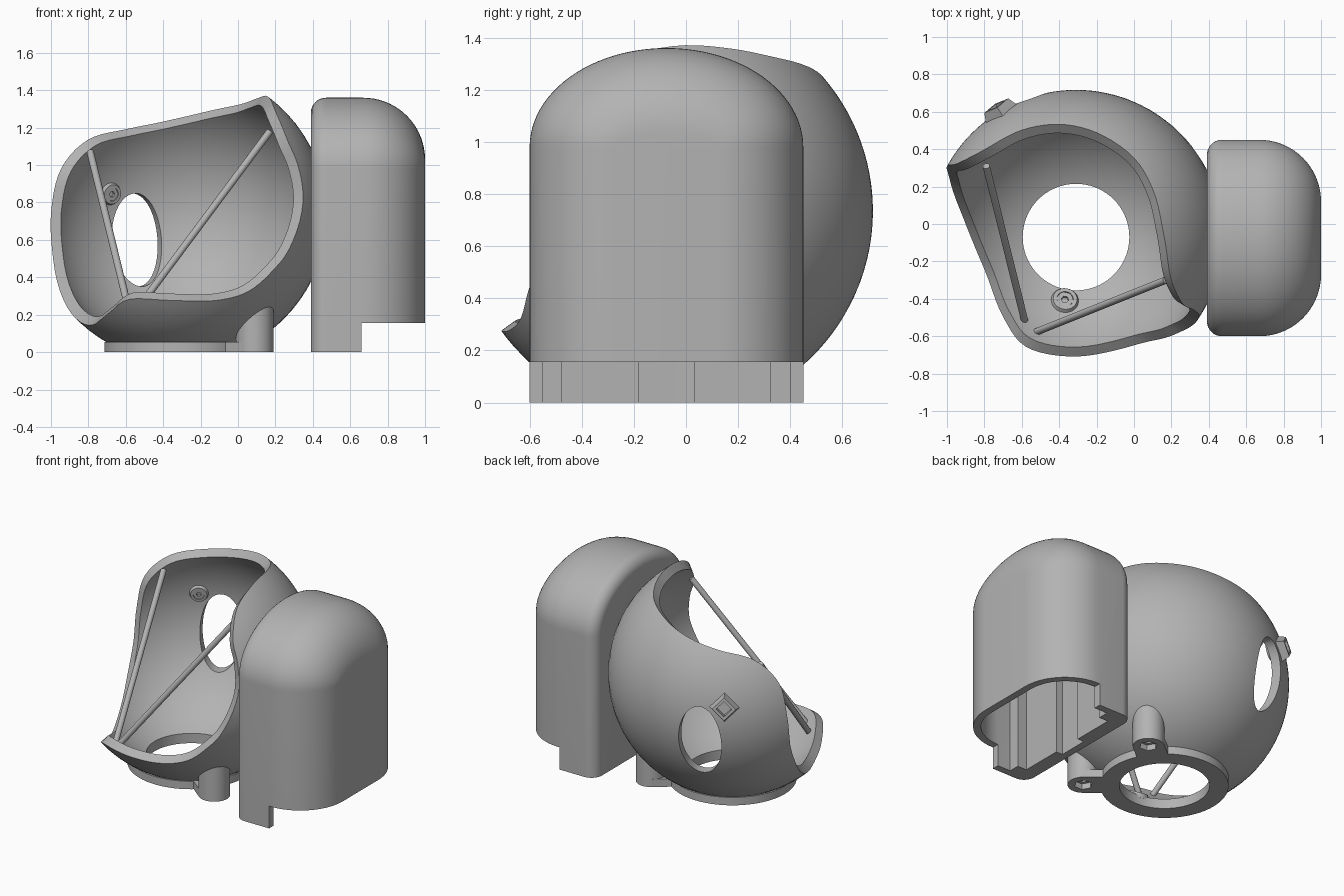
import bpy, bmesh
from math import sin, cos, pi, sqrt
from mathutils import Vector

if "Cube" in bpy.data.objects:
    bpy.data.objects.remove(bpy.data.objects["Cube"])

grey = bpy.data.materials.new("matte grey")
grey.use_nodes = True
grey.diffuse_color = (0.45, 0.45, 0.45, 1)
grey.node_tree.nodes["Principled BSDF"].inputs["Base Color"].default_value = (0.45, 0.45, 0.45, 1)

C = Vector((-0.31, -0.07, 0.735))   # centre of the spherical shell
R, RI = 0.787, 0.725                # its outer and inner radius


def finish(name, bm):
    bmesh.ops.recalc_face_normals(bm, faces=bm.faces[:])
    me = bpy.data.meshes.new(name)
    bm.to_mesh(me)
    bm.free()
    me.materials.append(grey)
    ob = bpy.data.objects.new(name, me)
    bpy.context.collection.objects.link(ob)
    return ob


def activate(ob):
    bpy.ops.object.select_all(action='DESELECT')
    ob.select_set(True)
    bpy.context.view_layer.objects.active = ob


def boolean(ob, cutter, op='DIFFERENCE'):
    m = ob.modifiers.new("cut", 'BOOLEAN')
    m.operation, m.solver, m.object = op, 'EXACT', cutter
    activate(ob)
    bpy.ops.object.modifier_apply(modifier=m.name)
    bpy.data.objects.remove(cutter)


def smooth(ob, angle=0.55):
    activate(ob)
    bpy.ops.object.shade_smooth_by_angle(angle=angle)


def skin(bm, rings, wrap=False):
    """Quads between successive closed rings of vertices."""
    pairs = list(zip(rings, rings[1:])) + ([(rings[-1], rings[0])] if wrap else [])
    for a, b in pairs:
        for i in range(len(a)):
            j = (i + 1) % len(a)
            bm.faces.new((a[i], a[j], b[j], b[i]))


def lathe(name, profile, segs, loc, axis=(0, 0, 1), closed=True, stretch=1):
    """Revolve (radius, height) pairs about an axis; capped if not a closed loop."""
    q = Vector(axis).to_track_quat('Z', 'Y')
    bm = bmesh.new()
    rings = [[bm.verts.new(Vector(loc) + q @ Vector((r * cos(2 * pi * k / segs),
              stretch * r * sin(2 * pi * k / segs), h))) for k in range(segs)] for r, h in profile]
    skin(bm, rings, closed)
    if not closed:
        bm.faces.new(rings[0])
        bm.faces.new(rings[-1])
    return finish(name, bm)


def rod(name, a, b, r, segs=20):
    d = Vector(b) - Vector(a)
    return lathe(name, [(r, 0), (r, d.length)], segs, a, d, False)


def block(name, lo, hi):
    bm = bmesh.new()
    bmesh.ops.create_cube(bm, size=1)
    for v in bm.verts:
        v.co = Vector([(l + h) / 2 + c * (h - l) for l, h, c in zip(lo, hi, v.co)])
    return finish(name, bm)


# Spherical shell trimmed by a wavy rim
rim = [(-.35, -.71, .275), (-.1, -.68, .275), (.06, -.64, .32), (.19, -.61, .43), (.28, -.57, .55),
       (.35, -.5, .8), (.32, -.46, 1.0), (.25, -.42, 1.14), (.18, -.28, 1.28), (.16, -.05, 1.37),
       (.1, .17, 1.35), (0, .35, 1.32), (-.2, .49, 1.28), (-.4, .53, 1.23), (-.6, .5, 1.19),
       (-.8, .39, 1.13), (-.94, .32, .98), (-1, .31, .75), (-.97, .24, .5), (-.9, .03, .25),
       (-.8, -.25, .14), (-.7, -.5, .2), (-.58, -.65, .285)]
dirs = [(Vector(p) - C).normalized() for p in rim]
edge = []
for i in range(len(dirs)):
    a, b, c, d = [dirs[(i + k - 1) % len(dirs)] for k in range(4)]
    for s in range(5):
        t = s / 5
        p = (2 * b + t * (c - a) + t * t * (2 * a - 5 * b + 4 * c - d) + t ** 3 * (3 * b - a - 3 * c + d)) / 2
        edge.append(p.normalized())
pole = -sum(dirs, Vector()).normalized()
bm = bmesh.new()
rows = 36
skins = []
for rad in (R, RI):
    tip = bm.verts.new(C + pole * rad)
    rings = []
    for k in range(1, rows + 1):
        rings.append([bm.verts.new(C + rad * (pole.slerp(e, 1) if k == rows else pole.slerp(e, k / rows)))
                      for e in edge])
    skin(bm, rings)
    first = rings[0]
    for i in range(len(first)):
        bm.faces.new((tip, first[i], first[(i + 1) % len(first)]))
    skins.append(rings[-1])
skin(bm, skins)
shell = finish("round_shell", bm)

# Round floor opening and oval side opening
boolean(shell, rod("floor_cutter", (C.x, C.y, -.3), (C.x, C.y, .3), .285, 72))
side = Vector((-.33, .94, 0))
boolean(shell, lathe("side_cutter", [(.14, .45), (.14, 1.1)], 56, (C.x, C.y, .6), side, False, 1.78))
smooth(shell)

# Flat base ring
smooth(lathe("base_ring", [(.285, 0), (.405, 0), (.405, .055), (.285, .055)], 72, (C.x, C.y, 0)))

# Two mounting lugs with tabs and nut recesses
for name, sy in (("front_lug", -1), ("rear_lug", 1)):
    centre = Vector((.09, C.y + sy * .32, 0))
    lug = rod(name, centre, centre + Vector((0, 0, .4)), .1, 40)
    inward = Vector((C.x, C.y, 0)) - centre
    inward.normalize()
    across = Vector((-inward.y, inward.x, 0)) * .1
    bm = bmesh.new()
    low = [centre - across, centre + across, centre + across + inward * .18, centre - across + inward * .18]
    skin_rings = [[bm.verts.new(p + Vector((0, 0, h))) for p in low] for h in (0, .055)]
    skin(bm, skin_rings)
    bm.faces.new(skin_rings[0])
    bm.faces.new(skin_rings[1])
    boolean(lug, finish("tab", bm), 'UNION')
    core = .755
    arc = [(core * sin(pi * k / 40), -core * cos(pi * k / 40)) for k in range(1, 40)]
    boolean(lug, lathe("core_cutter", arc, 64, C, closed=False))
    boolean(lug, rod("nut_cutter", centre - Vector((0, 0, .1)), centre + Vector((0, 0, .04)), .058, 6))
    boolean(lug, rod("screw_cutter", centre - Vector((0, 0, .1)), centre + Vector((0, 0, .09)), .03, 20))
    smooth(lug)

# Screw bosses: collars inside, a square nut holder outside
back = Vector((-.40, .66, .12)).normalized()
down = Vector((-.06, -.34, -.637)).normalized()
for name, d, r in (("back_collar", back, .065), ("floor_collar", down, .08)):
    smooth(lathe(name, [(r, 0), (r * .8, -.03), (r * .55, -.03), (r * .55, 0)], 32, C + d * (RI + .008), d))
    lathe(name + "_socket", [(r * .6, -.022), (r * .6, 0), (r * .25, 0), (r * .25, -.022)], 6, C + d * (RI + .006), d)
lathe("square_nut_holder", [(.105, -.03), (.075, .045), (.05, .045), (.05, 0), (.001, 0), (.001, -.03)], 4,
      C + back * R, back)

# Two slanting rods across the opening
for name, a, b in (("left_rod", (-.79, .31, 1.07), (-.585, -.515, .23)),
                   ("right_rod", (.17, -.3, 1.18), (-.53, -.58, .24))):
    smooth(rod(name, a, b, .019))


# Domed cover: arched outline lofted along x with rounded ends
def cover_body(name, t, bottom):
    mid, half, top, shoulder = -.075, .525 - t, 1.36 - t, .98
    x0, x1, rs, rb = .39 + t, 1.0 - t, max(.08 - t, .01), .33 - t
    stations = [(x0 + rs * (1 - cos(pi * k / 16)), rs * (1 - sin(pi * k / 16))) for k in range(9)]
    stations += [(x1 - rb + rb * sin(pi * k / 36), rb * (1 - cos(pi * k / 36))) for k in range(19)]
    bm = bmesh.new()
    rings = []
    for x, inset in stations:
        w, h = half - inset, top - inset - shoulder
        pts = [(mid + w * cos(pi * k / 48), shoulder + h * sin(pi * k / 48)) for k in range(49)]
        pts = [(mid + w, bottom)] + pts + [(mid - w, bottom)]
        rings.append([bm.verts.new((x, y, z)) for y, z in pts])
    skin(bm, rings)
    bm.faces.new(rings[0])
    bm.faces.new(rings[-1])
    return finish(name, bm)


cover = cover_body("domed_cover", 0, 0)
boolean(cover, cover_body("cavity_cutter", .05, -.2))
boolean(cover, block("step_cutter", (.66, -1, -.5), (1.5, 1, .155)))
smooth(cover)

# Stepped guides inside the cover
for s, side_name in ((-1, "front"), (1, "rear")):
    for part, x, y0, y1, z in (("guide_block", .56, .4, .48, 1.0), ("guide_plate", .49, .105, .41, 1.1)):
        ys = sorted((-.075 + s * y0, -.075 + s * y1))
        block(side_name + "_" + part, (.43, ys[0], 0), (x, ys[1], z))
